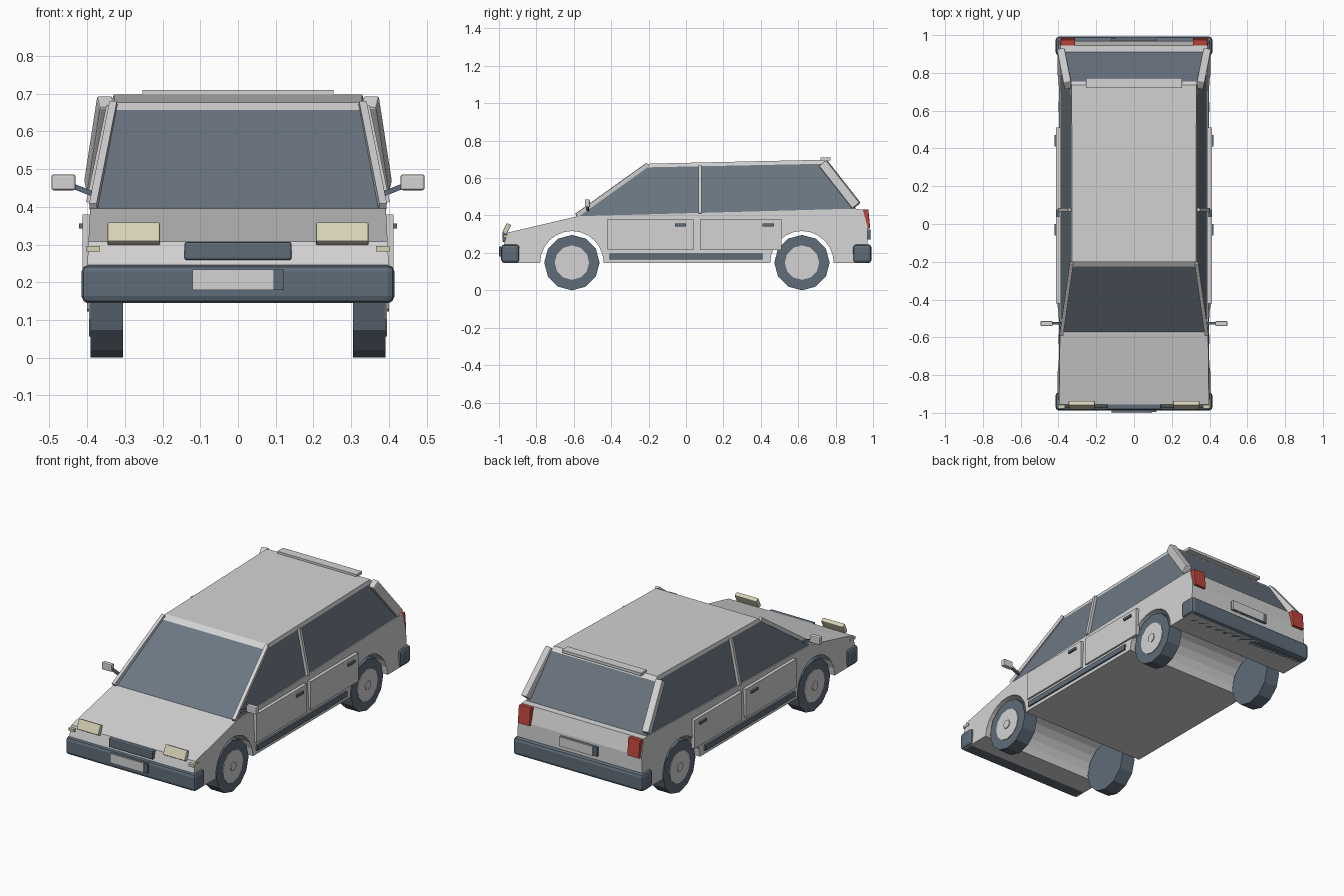
import bpy, bmesh, math
from mathutils import Vector

if "Cube" in bpy.data.objects:
    bpy.data.objects.remove(bpy.data.objects["Cube"])


def material(name, r, g, b):
    m = bpy.data.materials.new(name)
    m.use_nodes = True
    m.diffuse_color = (r, g, b, 1)
    m.node_tree.nodes["Principled BSDF"].inputs["Base Color"].default_value = (r, g, b, 1)
    return m


PAINT = material("light grey paint", .66, .65, .65)
GLASS = material("blue grey glass", .15, .185, .225)
TRIM = material("slate trim", .115, .15, .19)
LAMP = material("cream lamp", .68, .64, .47)
RED = material("red lamp", .5, .06, .045)


def finish(name, bm, mat, bevel=0):
    bmesh.ops.recalc_face_normals(bm, faces=bm.faces)
    me = bpy.data.meshes.new(name)
    bm.to_mesh(me)
    bm.free()
    me.materials.append(mat)
    ob = bpy.data.objects.new(name, me)
    bpy.context.collection.objects.link(ob)
    if bevel:
        mod = ob.modifiers.new("Bevel", "BEVEL")
        mod.width = bevel
        mod.segments = 2
    return ob


def box(name, x, y, z, mat, bevel=0, tilt=0):
    """Box from (low, high) ranges, optionally tilted about its x axis."""
    bm = bmesh.new()
    bmesh.ops.create_cube(bm, size=1)
    for v in bm.verts:
        v.co = Vector([c * (r[1] - r[0]) for c, r in zip(v.co, (x, y, z))])
    ob = finish(name, bm, mat, bevel)
    ob.location = [sum(r) / 2 for r in (x, y, z)]
    ob.rotation_euler.x = tilt
    return ob


def bar(name, start, end, width, depth, mat, bevel=0):
    """Straight bar between two points."""
    a, b = Vector(start), Vector(end)
    h = (b - a).length / 2
    ob = box(name, (-width / 2, width / 2), (-depth / 2, depth / 2), (-h, h), mat, bevel)
    ob.location = (a + b) / 2
    ob.rotation_euler = (b - a).to_track_quat("Z", "Y").to_euler()
    return ob


def frustum(name, low, high, mat):
    """Six-sided solid between two rings, each given as front and rear (half width, y, z)."""
    bm = bmesh.new()
    rings = []
    for front, rear in (low, high):
        ring = [(s * w, y, z) for (w, y, z), s in ((front, -1), (front, 1), (rear, 1), (rear, -1))]
        rings.append([bm.verts.new(p) for p in ring])
    a, b = rings
    bm.faces.new(a)
    bm.faces.new(b)
    for i in range(4):
        j = (i + 1) % 4
        bm.faces.new((a[i], a[j], b[j], b[i]))
    return finish(name, bm, mat)


def disc(name, x, y, radius, thick, mat, sides=12):
    """Wheel part lying across the x axis."""
    bm = bmesh.new()
    bmesh.ops.create_cone(bm, cap_ends=True, segments=sides, radius1=radius,
                          radius2=radius, depth=thick)
    ob = finish(name, bm, mat)
    ob.location = (x, y, AXLE_Z)
    ob.rotation_euler.y = math.pi / 2
    return ob


# Lower body: side profile with wheel arches, extruded across the width
AXLE_Z, FLOOR = .148, .145
AXLES = {"front": -.61, "rear": .62}
profile = [(.97, FLOOR), (.97, .34), (.945, .432), (.88, .436), (-.58, .396),
           (-.955, .308), (-.972, .25), (-.972, FLOOR)]
for y in AXLES.values():
    for i in range(13):
        a = math.pi * (1 - i / 12)
        profile.append((y + .17 * math.cos(a), FLOOR + .172 * math.sin(a)))
bm = bmesh.new()
sides = [[bm.verts.new((s * (.412 - .05 * z), y, z)) for y, z in profile] for s in (-1, 1)]
for ring in sides:
    bm.faces.new(ring)
for i in range(len(profile)):
    j = (i + 1) % len(profile)
    bm.faces.new((sides[0][i], sides[0][j], sides[1][j], sides[1][i]))
finish("body", bm, PAINT)

# Cabin glass and roof
header = ((.333, -.225, .657), (.335, .755, .677))
frustum("cabin_glass", ((.386, -.58, .39), (.386, .912, .43)), header, GLASS)
frustum("roof", header, ((.328, -.195, .677), (.33, .735, .698)), PAINT)
box("roof_spoiler", (-.253, .253), (.72, .772), (.694, .71), PAINT)

# Bumpers, number plates and grille
box("front_bumper", (-.415, .415), (-.988, -.89), (.145, .246), TRIM, .018)
box("rear_bumper", (-.415, .415), (.892, .992), (.145, .246), TRIM, .018)
box("front_plate_holder", (-.12, .12), (-.996, -.98), (.18, .234), TRIM)
box("front_plate", (-.12, .095), (-1, -.99), (.18, .234), PAINT)
box("rear_plate_holder", (-.12, .12), (.96, .984), (.272, .326), TRIM)
box("rear_plate", (-.095, .12), (.97, .988), (.272, .326), PAINT)
box("grille", (-.142, .142), (-.982, -.95), (.259, .307), TRIM, .006)

# Parts repeated on both sides
for s, side in ((1, "left"), (-1, "right")):
    def span(a, b):
        return tuple(sorted((s * a, s * b)))

    bar(side + "_windscreen_pillar", (s * .384, -.585, .4), (s * .33, -.205, .672), .02, .022, PAINT)
    bar(side + "_door_pillar", (s * .389, .075, .41), (s * .335, .075, .668), .018, .028, PAINT)
    bar(side + "_tail_pillar", (s * .385, .912, .452), (s * .35, .733, .68), .042, .05, PAINT, .006)

    for place, y0, y1 in (("front", -.42, .04), ("rear", .075, .51)):
        box(f"{side}_{place}_door", span(.39, .412), (y0, y1), (.215, .38), PAINT)
        box(f"{side}_{place}_handle", span(.405, .422), (y1 - .1, y1 - .04), (.342, .356), TRIM)
    box(side + "_sill_trim", span(.39, .412), (-.41, .41), (.165, .196), TRIM)

    box(side + "_headlight", span(.207, .346), (-.972, -.946), (.3, .357), LAMP, .004, -.45)
    box(side + "_corner_lamp", span(.366, .402), (-.976, -.93), (.281, .296), LAMP)
    box(side + "_tail_lamp", span(.312, .388), (.945, .98), (.33, .432), RED, .004, .1)

    bar(side + "_mirror_arm", (s * .375, -.525, .43), (s * .44, -.525, .456), .014, .014, TRIM)
    box(side + "_mirror", span(.431, .495), (-.541, -.514), (.444, .486), PAINT, .006)

    for place, y in AXLES.items():
        disc(f"{side}_{place}_tyre", s * .348, y, .148, .086, TRIM)
        disc(f"{side}_{place}_wheel_cover", s * .388, y, .092, .014, PAINT)
        disc(f"{side}_{place}_hub_cap", s * .394, y, .026, .012, PAINT, 8)
